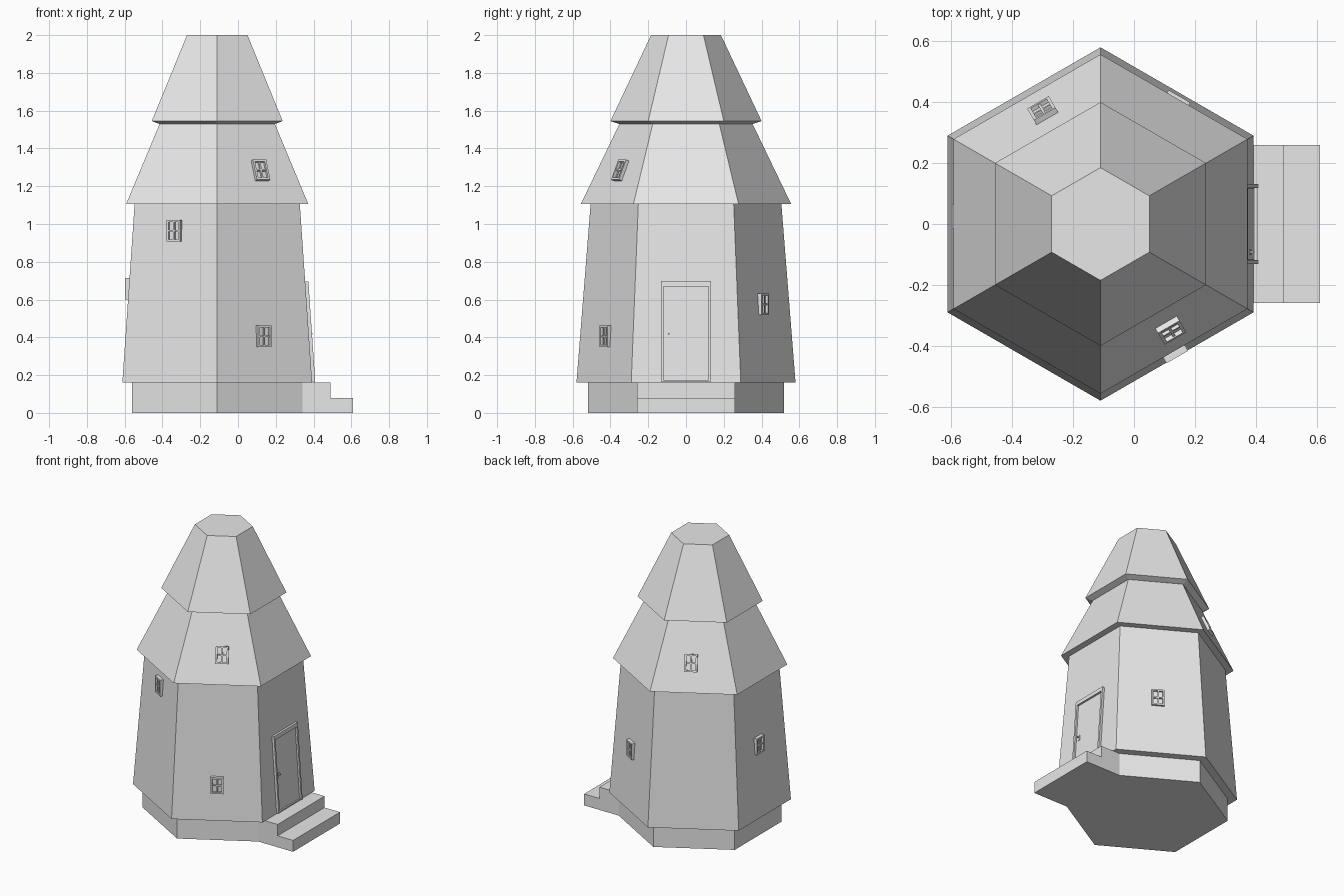
import bpy, bmesh, math
from mathutils import Matrix, Vector

cube = bpy.data.objects.get("Cube")
if cube:
    bpy.data.objects.remove(cube, do_unlink=True)

AXIS_X = -0.11                      # tower axis
APOTHEM = math.cos(math.pi / 6)     # hexagon apothem / radius

grey = bpy.data.materials.new("light grey")
grey.use_nodes = True
grey.diffuse_color = (0.8, 0.8, 0.8, 1)
grey.node_tree.nodes["Principled BSDF"].inputs["Base Color"].default_value = (0.8, 0.8, 0.8, 1)


def finish(name, bm, matrix=Matrix()):
    bmesh.ops.recalc_face_normals(bm, faces=bm.faces)
    mesh = bpy.data.meshes.new(name)
    bm.to_mesh(mesh)
    bm.free()
    mesh.materials.append(grey)
    obj = bpy.data.objects.new(name, mesh)
    obj.matrix_world = matrix
    bpy.context.collection.objects.link(obj)
    return obj


def hex_tier(name, profile):
    """Closed hexagonal solid from (radius, height) rings."""
    bm = bmesh.new()
    rings = []
    for r, z in profile:
        angles = [math.radians(30 + 60 * i) for i in range(6)]
        rings.append([bm.verts.new((AXIS_X + r * math.cos(a), r * math.sin(a), z)) for a in angles])
    for low, high in zip(rings, rings[1:]):
        for i in range(6):
            j = (i + 1) % 6
            bm.faces.new((low[i], low[j], high[j], high[i]))
    bm.faces.new(rings[0])
    bm.faces.new(rings[-1])
    return finish(name, bm)


def add_box(bm, x, y, z):
    """Box from (min, max) pairs."""
    size = Vector((x[1] - x[0], y[1] - y[0], z[1] - z[0]))
    mid = Vector((sum(x), sum(y), sum(z))) / 2
    bmesh.ops.create_cube(bm, size=1, matrix=Matrix.Translation(mid) @ Matrix.Diagonal(size).to_4x4())


def on_face(angle, profile, z, shift=0, lean=True):
    """Frame on a tier side: local x outward, y sideways, z up the slope."""
    (r0, z0), (r1, z1) = profile
    slope = (r0 - r1) * APOTHEM / (z1 - z0)
    out = r0 * APOTHEM - slope * (z - z0)
    tilt = -math.atan(slope) if lean else 0
    return (Matrix.Translation((AXIS_X, 0, z)) @ Matrix.Rotation(math.radians(angle), 4, 'Z')
            @ Matrix.Translation((out, shift, 0)) @ Matrix.Rotation(tilt, 4, 'Y'))


# Tower tiers
WALL = [(0.58, 0.16), (0.505, 1.105)]
ROOF = [(0.557, 1.105), (0.35, 1.535)]
hex_tier("foundation", [(0.52, 0), (0.52, 0.16)])
hex_tier("wall", WALL)
hex_tier("lower_roof", ROOF)
hex_tier("upper_roof", [(0.355, 1.53), (0.4, 1.545), (0.185, 2.0)])

# Entrance steps as one extruded stair profile
bm = bmesh.new()
stair = [(0.3, 0), (0.61, 0), (0.61, 0.08), (0.49, 0.08), (0.49, 0.16), (0.3, 0.16)]
side = bm.faces.new([bm.verts.new((x, -0.26, z)) for x, z in stair])
ext = bmesh.ops.extrude_face_region(bm, geom=[side])
bmesh.ops.translate(bm, vec=(0, 0.52, 0), verts=[v for v in ext["geom"] if isinstance(v, bmesh.types.BMVert)])
finish("entrance_steps", bm)

# Door with raised frame, recessed leaf and handle
door_at = on_face(0, WALL, 0.165)
bm = bmesh.new()
for s in (-1, 1):
    add_box(bm, (-0.01, 0.017), sorted((s * 0.118, s * 0.132)), (0, 0.532))
add_box(bm, (-0.01, 0.017), (-0.118, 0.118), (0.504, 0.532))
add_box(bm, (-0.01, 0.014), (-0.118, 0.118), (0, 0.008))
finish("door_frame", bm, door_at)
bm = bmesh.new()
add_box(bm, (-0.01, 0.005), (-0.117, 0.117), (0.03, 0.503))
add_box(bm, (-0.01, 0.003), (-0.118, 0.118), (0.008, 0.03))
finish("door_leaf", bm, door_at)
bm = bmesh.new()
add_box(bm, (0.004, 0.009), (-0.101, -0.083), (0.23, 0.266))
add_box(bm, (0.008, 0.02), (-0.096, -0.088), (0.25, 0.258))
finish("door_handle", bm, door_at)


# Four-pane windows
def window(name, matrix, w=0.082, h=0.114, bar=0.011, depth=0.019):
    bm = bmesh.new()
    a, b = w / 2, h / 2
    for s in (-1, 1):
        add_box(bm, (-0.012, depth), sorted((s * a, s * (a - bar))), (-b, b))
        add_box(bm, (-0.012, depth), (bar - a, a - bar), sorted((s * b, s * (b - bar))))
    half = bar * 0.4
    add_box(bm, (-0.01, depth * 0.8), (-half, half), (bar - b, b - bar))
    add_box(bm, (-0.01, depth * 0.8), (bar - a, a - bar), (-half, half))
    add_box(bm, (-0.01, 0.005), (bar - a, a - bar), (bar - b, b - bar))
    finish(name, bm, matrix)


window("front_right_window", on_face(-60, WALL, 0.405, 0, False))
window("front_left_window", on_face(240, WALL, 0.965, 0, False))
window("back_right_window", on_face(60, WALL, 0.575, -0.015, False))
window("side_left_window", on_face(180, WALL, 0.657, -0.025, False))
window("front_roof_window", on_face(-60, ROOF, 1.281, 0.025))
window("back_roof_window", on_face(120, ROOF, 1.281, -0.022))
